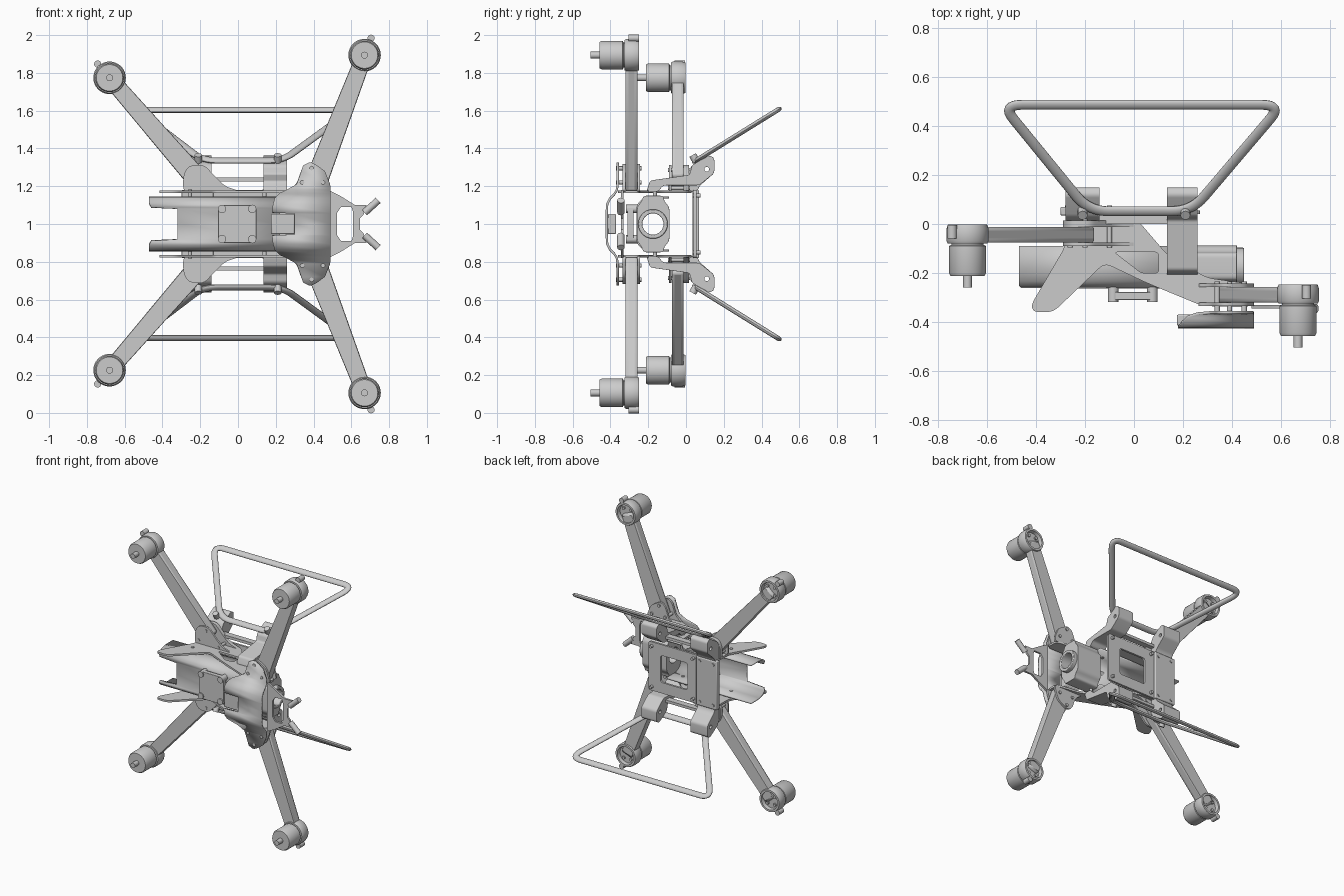
import bpy, bmesh, math
from mathutils import Vector, Matrix

if "Cube" in bpy.data.objects:
    bpy.data.objects.remove(bpy.data.objects["Cube"])

# Heights are offsets d from the mid-plane z = 1; "both" mirrors a part across it.

def finish(name, bm, both=False, bevel=0.0):
    if both:
        dup = bmesh.ops.duplicate(bm, geom=bm.verts[:] + bm.edges[:] + bm.faces[:])["geom"]
        for v in dup:
            if isinstance(v, bmesh.types.BMVert):
                v.co.z *= -1
    bmesh.ops.recalc_face_normals(bm, faces=bm.faces[:])
    me = bpy.data.meshes.new(name)
    bm.to_mesh(me)
    bm.free()
    ob = bpy.data.objects.new(name, me)
    ob.location.z = 1
    bpy.context.collection.objects.link(ob)
    if bevel:
        m = ob.modifiers.new("Bevel", "BEVEL")
        m.width, m.segments, m.limit_method = bevel, 2, "ANGLE"
    return ob

def rounded(pts, r, n=5):
    pts = [Vector(p) for p in pts]
    out = []
    for i, p in enumerate(pts):
        a, b = pts[i - 1] - p, pts[(i + 1) % len(pts)] - p
        a = p + a.normalized() * min(r, a.length * .45)
        b = p + b.normalized() * min(r, b.length * .45)
        for k in range(n + 1):
            t = k / n
            out.append(a * (1 - t) ** 2 + p * 2 * t * (1 - t) + b * t * t)
    return out

def sym(pts):
    return pts + [(a, -b) for a, b in reversed(pts)]

def rect(a0, a1, b0, b1):
    return [(a0, b0), (a1, b0), (a1, b1), (a0, b1)]

def circle(a, b, r, n=24):
    return [(a + r * math.cos(2 * math.pi * i / n), b + r * math.sin(2 * math.pi * i / n)) for i in range(n)]

def prism(name, axis, pts, lo, hi, holes=(), both=False, bevel=0.0):
    place = {"x": lambda a, b: (lo, a, b), "y": lambda a, b: (a, lo, b), "z": lambda a, b: (a, b, lo)}[axis]
    unit = Vector([float(c == axis) for c in "xyz"])
    bm = bmesh.new()
    for loop in [pts, *holes]:
        vs = [bm.verts.new(place(*p)) for p in loop]
        for i in range(len(vs)):
            bm.edges.new((vs[i - 1], vs[i]))
    bmesh.ops.triangle_fill(bm, use_beauty=True, edges=bm.edges[:], normal=unit)
    ext = bmesh.ops.extrude_face_region(bm, geom=bm.faces[:])["geom"]
    bmesh.ops.translate(bm, vec=unit * (hi - lo), verts=[v for v in ext if isinstance(v, bmesh.types.BMVert)])
    # keep the starting cap
    if not any(all(abs(v.co.dot(unit) - lo) < 1e-6 for v in f.verts) for f in bm.faces):
        bmesh.ops.triangle_fill(bm, use_beauty=True, normal=unit,
                                edges=[e for e in bm.edges if e.is_boundary])
    return finish(name, bm, both, bevel)

def lathe(name, x, d, prof, n=40):
    bm = bmesh.new()
    rings = [[bm.verts.new((x + r * math.cos(2 * math.pi * i / n), y, d + r * math.sin(2 * math.pi * i / n)))
              for i in range(n)] for r, y in prof]
    for p, q in zip(rings, rings[1:]):
        for i in range(n):
            bm.faces.new((p[i - 1], p[i], q[i], q[i - 1]))
    bm.faces.new(rings[0])
    bm.faces.new(rings[-1])
    return finish(name, bm, True)

def rods(name, segs, r, both=True, n=16):
    bm = bmesh.new()
    for p, q in segs:
        p, q = Vector(p), Vector(q)
        mat = Matrix.Translation((p + q) / 2) @ (q - p).to_track_quat("Z", "Y").to_matrix().to_4x4()
        bmesh.ops.create_cone(bm, cap_ends=True, segments=n, radius1=r, radius2=r, depth=(q - p).length, matrix=mat)
    return finish(name, bm, both)

def sheet(name, half, thick):
    rows = half + [(-d, a, b, y) for d, a, b, y in reversed(half) if d > 0]
    bm = bmesh.new()
    vs = [(bm.verts.new((a, y, d)), bm.verts.new((b, y, d))) for d, a, b, y in rows]
    for p, q in zip(vs, vs[1:]):
        bm.faces.new((p[0], p[1], q[1], q[0]))
    ob = finish(name, bm)
    m = ob.modifiers.new("Solidify", "SOLIDIFY")
    m.thickness, m.offset = thick, 0
    return ob

# Arms, motor mounts and motors
for tag, hx, hd, mx, md, y, w in (("rear", -.20, .22, -.68, .774, 0, .058), ("front", .40, .19, .67, .894, -.245, .062)):
    axis = Vector((mx - hx, md - hd)).normalized()
    side = Vector((-axis.y, axis.x))
    h, m = Vector((hx, hd)), Vector((mx, md))
    prism(tag + "_arm", "y", [h + side * w, h - side * w, m - side * .043, m + side * .043],
          y - .075, y - .012, both=True, bevel=.015)
    lathe(tag + "_motor_mount", mx, md, [(.03, y - .03), (.062, y - .03), (.066, y - .003), (.08, y - .003),
                                         (.086, y - .02), (.086, y - .07), (.08, y - .08), (.03, y - .08)])
    lathe(tag + "_motor_can", mx, md, [(.066, y - .075), (.066, y - .085), (.076, y - .09), (.076, y - .2),
                                       (.07, y - .212), (.018, y - .212), (.018, y - .26)])
    tip = m + axis * .096
    rods(tag + "_mount_lug", [((tip.x, y - .005, tip.y), (tip.x, y - .06, tip.y))], .019)
    rods(tag + "_motor_screws", [((mx + .042 * math.cos(a), y - .035, md + .042 * math.sin(a)),
                                 (mx + .042 * math.cos(a), y - .018, md + .042 * math.sin(a)))
                                for a in [math.pi * (k / 2 + .25) for k in range(4)]], .011, n=10)

# Hub flanges that clamp the arms
rear_wing = [(-.29, .17), (-.29, .26), (-.26, .31), (-.18, .315), (-.12, .25), (-.07, .2), (.02, .17)]
front_wing = [(.25, .17), (.31, .21), (.34, .30), (.38, .325), (.46, .28), (.49, .2), (.49, .17)]
prism("rear_hub_front_flange", "y", rounded(rear_wing, .03), -.09, -.076, both=True)
prism("rear_hub_back_flange", "y", rounded(rear_wing, .03), -.012, .015, both=True)
prism("front_hub_back_flange", "y", rounded(front_wing, .03), -.257, -.243, both=True)
prism("front_hub_front_flange", "y", rounded(front_wing, .03), -.335, -.32, both=True)
rods("hub_bolts", [((x, a, d), (x, b, d)) for x, d, a, b in
                   ((-.26, .2, -.095, .02), (-.2, .285, -.095, .02), (-.1, .19, -.095, .02),
                    (.39, .295, -.37, -.235), (.45, .22, -.37, -.235), (.34, .22, -.37, -.235))], .011)

# Side plates with swept fins
prism("side_plate", "z", rounded([(-.42, -.33), (-.41, -.36), (-.33, -.36), (-.12, -.16), (.05, -.24), (.28, -.335),
      (.48, -.34), (.48, -.245), (.30, -.22), (.14, -.13), (.02, .01), (-.04, .03), (-.28, .03), (-.28, -.09)], .03),
      .163, .177, [rounded(rect(-.08, .1, -.2, -.115)[1:2] + [(.1, -.115), (-.08, -.115), (.03, -.2)], .015)], True)
rods("side_bolts", [((x, y, .13), (x, y, .182)) for x, y in ((-.255, -.165), (.14, -.165), (.24, -.165))], .011)

# Body shell, open at the back and forked at the tail
sheet("body_shell", [(.14, -.47, .22, -.09), (.14, -.47, .22, -.18), (.136, -.47, .22, -.205), (.125, -.47, .22, -.23),
      (.108, -.47, .22, -.248), (.088, -.46, .22, -.256), (.08, -.32, .22, -.257), (0, -.32, .22, -.257)], .012)

# Arched front hood with wings over the arm roots
sheet("front_hood", [(.325, .375, .39, -.362), (.31, .345, .42, -.362), (.28, .335, .46, -.362), (.21, .31, .488, -.362),
      (.18, .26, .49, -.366), (.16, .22, .49, -.378), (.135, .195, .49, -.402), (.105, .185, .49, -.417),
      (.06, .18, .49, -.42), (.055, .30, .49, -.42), (0, .30, .49, -.42)], .012)
prism("hood_insert", "y", rect(.175, .3, -.053, .053), -.415, -.37, bevel=.006)

# Raised square panel on the front
prism("front_panel", "y", rounded(rect(-.105, .097, -.1, .1), .025), -.31, -.278, bevel=.006)
rods("panel_posts", [((x, -.25, .08), (x, -.318, .08)) for x in (-.085, .075)], .022)

# Nose plate and antenna tubes
prism("nose_plate", "y", sym([(.48, .18), (.54, .15), (.62, .1), (.68, .1), (.665, .05), (.645, .03)]), -.345, -.33,
      [sym([(.525, .06), (.545, .09), (.6, .09), (.61, .06)])])
rods("antenna_tubes", [((.67, -.345, .06), (.742, -.345, .125))], .019)

# Camera block with a hollow lens
prism("camera_body", "x", rounded(sym([(-.26, .09), (-.235, .12), (-.225, .15), (-.12, .15), (-.115, .12), (-.088, .09)]), .02),
      .22, .42, [circle(-.175, 0, .056)], bevel=.006)
prism("camera_lens", "x", circle(-.175, 0, .078, 40), .41, .45, [circle(-.175, 0, .056)], bevel=.004)

# Back plate and column
prism("back_plate", "y", rounded(rect(-.14, .27, -.18, .18), .02), .04, .055, [rounded(rect(-.05, .17, -.1, .1), .02)])
prism("back_column", "y", rect(-.3, -.13, -.18, .18), .035, .07, bevel=.006)
prism("back_crossbar", "x", rect(.0, .045, .225, .245), -.25, .2, both=True)
rods("back_bolts", [((x, .035, .15), (x, .076, .15)) for x in (-.27, -.16, -.1, .24)], .011)

# Brackets that hold the guard loops
hole = [circle(.11, .29, .013, 12)]
prism("front_guard_bracket", "x", rounded([(-.21, .17), (-.19, .23), (.02, .26), (.03, .31), (.12, .365), (.15, .35),
      (.15, .27), (.07, .205), (-.12, .205), (-.15, .17)], .015), .135, .26, hole, True, .004)
prism("rear_guard_bracket", "x", rounded([(.0, .17), (.0, .25), (.03, .31), (.12, .365), (.15, .35), (.15, .27),
      (.07, .2), (.06, .17)], .015), -.28, -.14, hole, True, .004)

# Guard loops: flattened tubes in a plane sloping away from the body
slope = .62
u = Vector((1, 0, 0))
for s, tag in ((1, "upper"), (-1, "lower")):
    path = rounded([(x, y, s * (.335 + (y - .052) * slope)) for x, y in
                    ((-.185, .052), (.235, .052), (.605, .487), (-.54, .487))], .085, 8)
    up = Vector((0, -s * slope, 1)).normalized()
    bm, rings, n = bmesh.new(), [], 16
    for i, p in enumerate(path):
        t = (path[(i + 1) % len(path)] - path[i - 1]).normalized()
        o = t.cross(up).normalized()
        rings.append([bm.verts.new(p + o * .022 * math.cos(2 * math.pi * k / n) + up * .013 * math.sin(2 * math.pi * k / n))
                      for k in range(n)])
    for i in range(len(rings)):
        for k in range(n):
            bm.faces.new((rings[i - 1][k - 1], rings[i - 1][k], rings[i][k], rings[i][k - 1]))
    finish(tag + "_guard_loop", bm)
    rods(tag + "_guard_bolts", [((x, .085 - .03, s * .36 - s * .03), (x, .085 - .03 - .02, s * .36 + s * .005))
                                for x in (-.21, .21)], .02, both=False)

# Smooth shading with sharp edges kept
bpy.ops.object.select_all(action="SELECT")
bpy.context.view_layer.objects.active = bpy.context.selected_objects[0]
bpy.ops.object.shade_smooth_by_angle(angle=math.radians(35))
